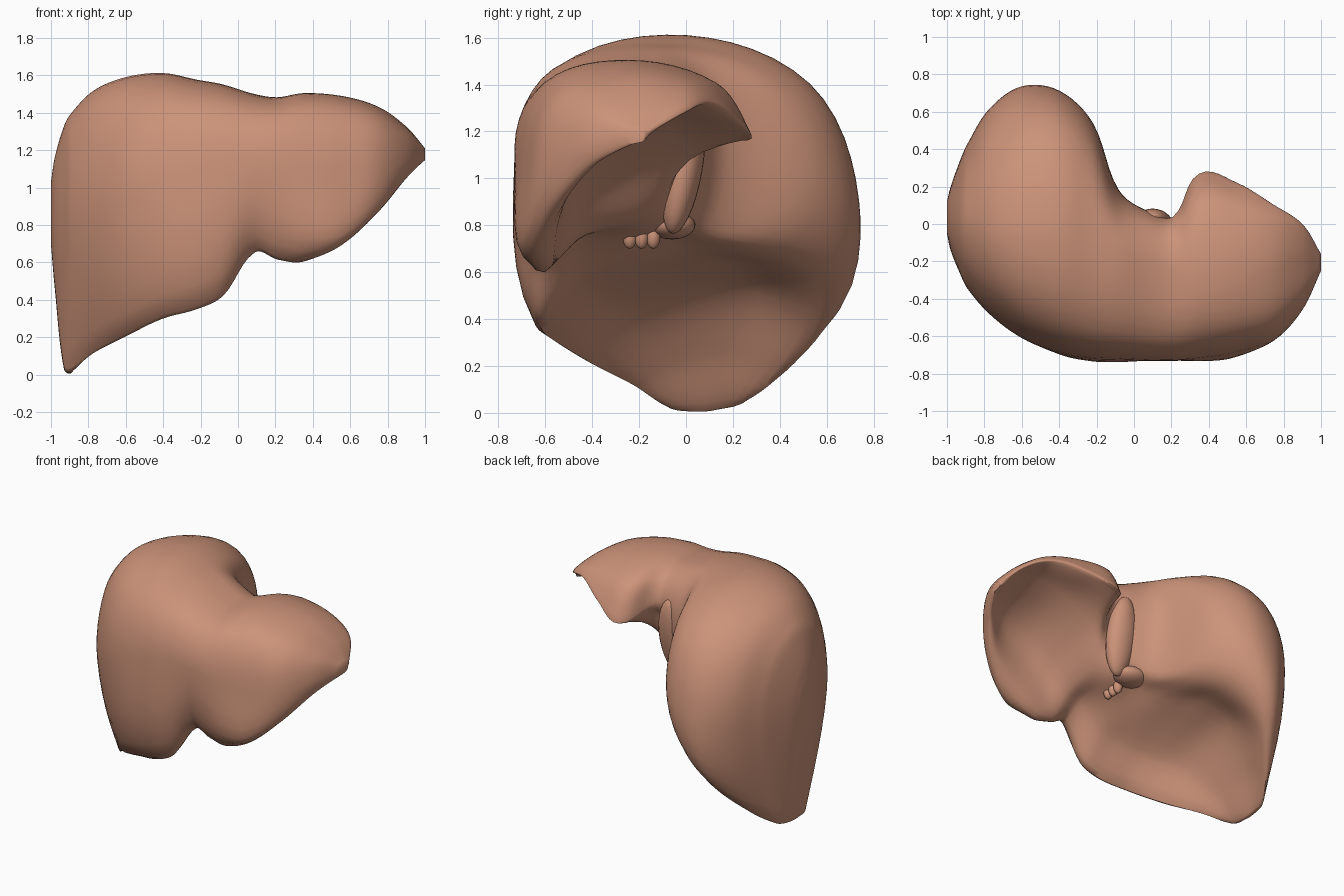
import bpy
import bmesh
import math
from mathutils import Vector
from mathutils.geometry import interpolate_bezier

default_cube = bpy.data.objects.get("Cube")
if default_cube:
    bpy.data.objects.remove(default_cube, do_unlink=True)

# One flesh colour for everything
flesh = bpy.data.materials.new("flesh_brown")
flesh.use_nodes = True
flesh_colour = (0.6, 0.29, 0.19, 1)
flesh.diffuse_color = flesh_colour
flesh.node_tree.nodes["Principled BSDF"].inputs["Base Color"].default_value = flesh_colour


def smooth_path(points, steps, closed=False):
    """Smooth curve through all points, with handles that never overshoot."""
    count = len(points)

    def tangent(i):
        if closed:
            before, after = points[i - 1], points[(i + 1) % count]
        else:
            before, after = points[max(i - 1, 0)], points[min(i + 1, count - 1)]
        return (after - before).normalized()

    path = []
    for i in range(count if closed else count - 1):
        j = (i + 1) % count
        start, end = points[i], points[j]
        reach = (end - start).length / 3
        curve = interpolate_bezier(start, start + tangent(i) * reach,
                                   end - tangent(j) * reach, end, steps + 1)
        path.extend(curve[:-1])
    if not closed:
        path.append(points[-1])
    return path


def cross_section(x, front_edge, belly, top, back, back_edge, back_hollow, front_hollow):
    """Closed section: rounded dome above, hollow underside below."""
    shoulder = (belly[0] + (top[0] - belly[0]) * .25, belly[1] + (top[1] - belly[1]) * .77)
    crest = (top[0] + (back[0] - top[0]) * .72, top[1] + (back[1] - top[1]) * .3)
    outline = (front_edge, belly, shoulder, top, crest, back, back_edge, back_hollow, front_hollow)
    return [Vector((x, y, z)) for y, z in outline]


def finish(obj):
    obj.data.materials.append(flesh)
    bpy.ops.object.select_all(action='DESELECT')
    bpy.context.view_layer.objects.active = obj
    obj.select_set(True)
    bpy.ops.object.shade_smooth_by_angle(angle=math.radians(60))


def loft(name, sections, steps):
    """Skin a row of sections, smoothing both along and around."""
    rails = [smooth_path(list(rail), steps) for rail in zip(*sections)]
    rings = [smooth_path(list(ring), steps, closed=True) for ring in zip(*rails)]
    bm = bmesh.new()
    loops = [[bm.verts.new(p) for p in ring] for ring in rings]
    for one, two in zip(loops, loops[1:]):
        for i in range(len(one)):
            bm.faces.new((one[i - 1], one[i], two[i], two[i - 1]))
    bm.faces.new(loops[0])
    bm.faces.new(loops[-1])
    bmesh.ops.recalc_face_normals(bm, faces=bm.faces)
    mesh = bpy.data.meshes.new(name)
    bm.to_mesh(mesh)
    bm.free()
    obj = bpy.data.objects.new(name, mesh)
    bpy.context.collection.objects.link(obj)
    finish(obj)


def blob(name, centre, size, tilt=(0, 0, 0)):
    bpy.ops.mesh.primitive_uv_sphere_add(segments=24, ring_count=16, location=centre, rotation=tilt)
    obj = bpy.context.object
    obj.name = name
    obj.scale = size
    finish(obj)


# Each section: x, then (y, z) of front edge, belly, top, back, back edge,
# back hollow, front hollow
right_lobe = [
    (-1, (-.02, .72), (-.05, .84), (.03, 1.03), (.12, .85), (.08, .72), (.05, .7), (.01, .7)),
    (-.98, (-.05, .5), (-.14, .8), (.02, 1.16), (.2, .8), (.15, .5), (.1, .47), (0, .47)),
    (-.93, (-.04, .05), (-.26, .78), (.02, 1.33), (.34, .78), (.2, .07), (.12, .03), (.03, .03)),
    (-.89, (-.09, .04), (-.34, .8), (.02, 1.4), (.43, .8), (.27, .07), (.14, .02), (.01, .01)),
    (-.77, (-.24, .13), (-.48, .85), (0, 1.52), (.62, .85), (.46, .21), (.2, .26), (-.08, .21)),
    (-.6, (-.42, .22), (-.61, .95), (0, 1.59), (.73, .88), (.62, .42), (.25, .52), (-.2, .4)),
    (-.4, (-.58, .32), (-.69, 1.05), (0, 1.61), (.71, .95), (.6, .62), (.2, .63), (-.33, .49)),
    (-.22, (-.64, .37), (-.72, 1.12), (-.08, 1.575), (.54, 1.05), (.42, .74), (0, .68), (-.4, .55)),
]
left_lobe = [
    (-.08, (-.65, .44), (-.725, 1.15), (-.13, 1.55), (.18, 1.15), (.1, .8), (-.08, .75), (-.43, .6)),
    (.09, (-.63, .67), (-.73, 1.15), (-.2, 1.5), (.06, 1.25), (.02, .95), (-.12, .8), (-.42, .75)),
    (.21, (-.63, .63), (-.73, 1.13), (-.25, 1.483), (.04, 1.27), (0, 1.17), (-.1, .92), (-.43, .77)),
    (.35, (-.64, .61), (-.72, 1.08), (-.25, 1.505), (.27, 1.17), (.23, 1.16), (-.05, 1.09), (-.45, .9)),
    (.55, (-.64, .69), (-.69, 1.02), (-.28, 1.49), (.22, 1.26), (.19, 1.24), (-.08, 1.22), (-.45, 1.05)),
    (.75, (-.56, .87), (-.62, 1.07), (-.25, 1.43), (.1, 1.33), (.07, 1.31), (-.1, 1.27), (-.42, 1.12)),
    (.9, (-.41, 1.05), (-.46, 1.14), (-.2, 1.325), (0, 1.29), (-.03, 1.27), (-.12, 1.24), (-.32, 1.14)),
    (1, (-.24, 1.15), (-.25, 1.18), (-.2, 1.21), (-.16, 1.2), (-.17, 1.18), (-.18, 1.16), (-.21, 1.15)),
]
loft("liver_body", [cross_section(*row) for row in right_lobe + left_lobe], 6)

# Ridge between the lobes at the back, and the small process below it
blob("caudate_ridge", (.1, -.01, 1.04), (.11, .08, .28), (math.radians(-10), 0, 0))
blob("caudate_process", (-.02, -.06, .8), (.12, .1, .06))

# Cut vessel stubs at the underside
for side in (-1, 0, 1):
    blob("vessel_stub", (.02, -.19 + .05 * side, .75), (.03, .03, .05))
